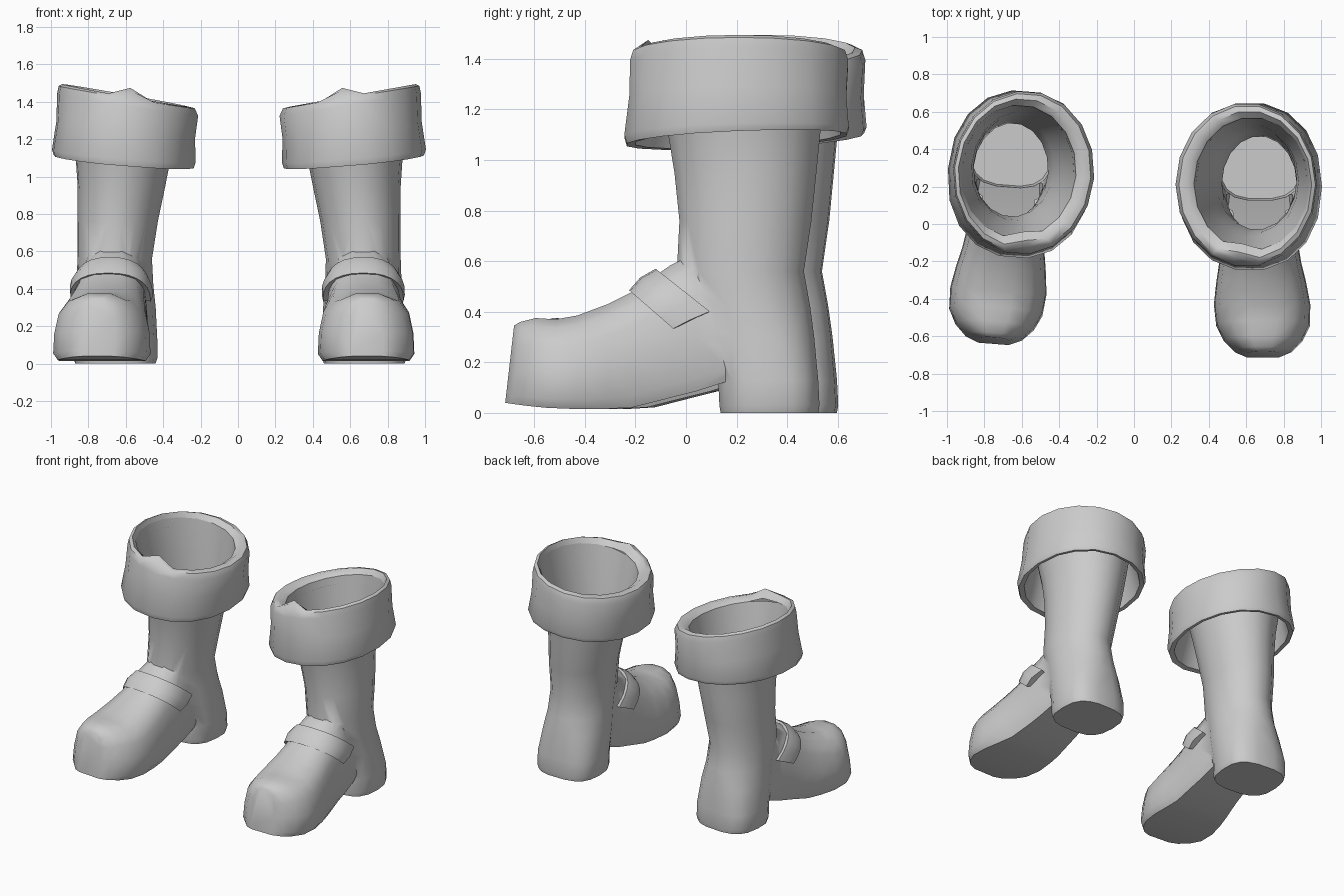
import bpy, bmesh, math
from mathutils import Matrix, Vector

if "Cube" in bpy.data.objects:
    bpy.data.objects.remove(bpy.data.objects["Cube"])

grey = bpy.data.materials.new("plain grey")
grey.diffuse_color = (0.6, 0.6, 0.6, 1)
grey.use_nodes = True
grey.node_tree.nodes["Principled BSDF"].inputs["Base Color"].default_value = grey.diffuse_color
SEG = 18


def make(name, rings, caps=(True, True), closed=True):
    """Skin a list of equal point rings into one object."""
    bm = bmesh.new()
    vr = [[bm.verts.new(p) for p in r] for r in rings]
    n = len(vr[0])
    for a, b in zip(vr, vr[1:]):
        for i in range(n if closed else n - 1):
            j = (i + 1) % n
            bm.faces.new((a[i], a[j], b[j], b[i]))
    if caps[0]:
        bm.faces.new(vr[0][::-1])
    if caps[1]:
        bm.faces.new(vr[-1])
    bmesh.ops.recalc_face_normals(bm, faces=bm.faces)
    me = bpy.data.meshes.new(name)
    bm.to_mesh(me)
    bm.free()
    me.materials.append(grey)
    ob = bpy.data.objects.new(name, me)
    bpy.context.collection.objects.link(ob)
    return ob


def oval(cx, cy, hx, hy, z, power=1.0, tilt=0.0, wave=0.0):
    """Horizontal oval ring, higher on the outer side by tilt."""
    pts = []
    for i in range(SEG):
        a = 2 * math.pi * i / SEG
        c, s = math.cos(a), math.sin(a)
        x = math.copysign(abs(c) ** power, c)
        y = math.copysign(abs(s) ** power, s)
        pts.append(Vector((cx + hx * x, cy + hy * y, z + tilt * c + wave * s)))
    return pts


def smooth(ob, angle=50):
    bpy.ops.object.select_all(action='DESELECT')
    bpy.context.view_layer.objects.active = ob
    ob.select_set(True)
    bpy.ops.object.shade_smooth_by_angle(angle=math.radians(angle))


# Shaft and heel: centre x, y, half sizes, height, squareness, tilt
shaft = make("boot_upper", [
    oval(.675, .33, .215, .195, 0, .7),
    oval(.675, .33, .225, .2, .03, .7),
    oval(.675, .325, .225, .2, .13, .7),
    oval(.67, .28, .215, .23, .3, .85),
    oval(.67, .245, .205, .25, .42),
    oval(.67, .215, .2, .255, .56),
    oval(.655, .235, .215, .265, .76),
    oval(.635, .235, .235, .285, .95),
    oval(.625, .23, .255, .305, 1.1),
    oval(.63, .215, .31, .355, 1.405, 1, .055),
])

# Foot: y, centre x, half width, bottom, top
half = [(.9, 0), (1, .1), (.98, .4), (.89, .7), (.68, .9), (.3, 1)]
section = half + [(-u, v) for u, v in reversed(half)]
stations = [(.22, .67, .17, .14, .6), (.05, .67, .19, .085, .63),
            (-.05, .67, .2, .06, .585), (-.2, .675, .22, .022, .48),
            (-.3, .68, .24, .016, .43), (-.42, .685, .258, .015, .385),
            (-.54, .69, .25, .02, .37), (-.62, .69, .21, .028, .375),
            (-.68, .69, .15, .036, .36), (-.705, .69, .09, .04, .345)]
foot = make("foot", [[(cx + hw * u, y + (.035 * v if y < -.5 else 0) - .01, z0 + (z1 - z0) * v)
                      for u, v in section] for y, cx, hw, z0, z1 in stations])

# Merge the foot into the shaft, then open the top
mod = shaft.modifiers.new("join_foot", 'BOOLEAN')
mod.operation, mod.object, mod.solver = 'UNION', foot, 'EXACT'
bpy.context.view_layer.objects.active = shaft
bpy.ops.object.modifier_apply(modifier=mod.name)
bpy.data.objects.remove(foot)
bm = bmesh.new()
bm.from_mesh(shaft.data)
bmesh.ops.delete(bm, geom=[f for f in bm.faces if min(v.co.z for v in f.verts) > 1.3],
                 context='FACES_ONLY')
bm.to_mesh(shaft.data)
bm.free()

# Turned-down cuff with a hollow underside
rings = [oval(.63, .215, .31, .355, 1.405, 1, .055),
         oval(.615, .21, .335, .395, 1.435, 1, .06),
         oval(.605, .21, .365, .425, 1.425, 1, .06),
         oval(.6, .21, .378, .438, 1.385, 1, .06),
         oval(.61, .205, .372, .435, 1.25, .95, .045),
         oval(.62, .2, .385, .45, 1.11, .92, .035, .015),
         oval(.62, .2, .375, .44, 1.08, .92, .035, .02),
         oval(.62, .205, .35, .41, 1.085, .95, .035, .02),
         oval(.62, .21, .33, .385, 1.2, 1, .04),
         oval(.63, .215, .3, .35, 1.35, 1, .05)]
front = SEG * 3 // 4
for k, lift in enumerate((.03, .05, .04)):       # pinched fold at the front
    rings[k][front].z += lift
    rings[k][front].y += .03
cuff = make("cuff", rings, (False, False))

# Instep strap: arched band running back and down on both sides
path = []
for i in range(15):
    a = math.radians(-95 + 190 * i / 14)
    c, s = math.cos(a), math.sin(a)
    x = math.copysign(abs(s) ** .85, s)
    d = 1 - math.copysign(abs(c) ** .85, c)
    fr = Vector((.67 + .215 * x, -.225 + .155 * d, .485 - .135 * d))
    bk = Vector((.67 + .2 * x, -.12 + .19 * d, .57 - .15 * d))
    mid = (fr + bk) / 2 + Vector((.015 * x, -.008, .008 * c))
    core = Vector((.67, .02, .36))
    path.append([fr.lerp(core, .3), fr, mid, bk, bk.lerp(core, .3)])
strap = make("strap", path)

# Second boot: mirrored, turned slightly outward and set further back
place = (Matrix.Translation((-.6, .275, 0)) @ Matrix.Rotation(math.radians(-4.5), 4, 'Z')
         @ Matrix.Translation((.61, -.21, 0)) @ Matrix.Scale(-1, 4, (1, 0, 0)))
for ob in (shaft, cuff, strap):
    smooth(ob)
    twin = ob.copy()
    twin.data = ob.data.copy()
    twin.name = "left_" + ob.name
    ob.name = "right_" + ob.name
    twin.data.transform(place)
    twin.data.flip_normals()
    bpy.context.collection.objects.link(twin)
